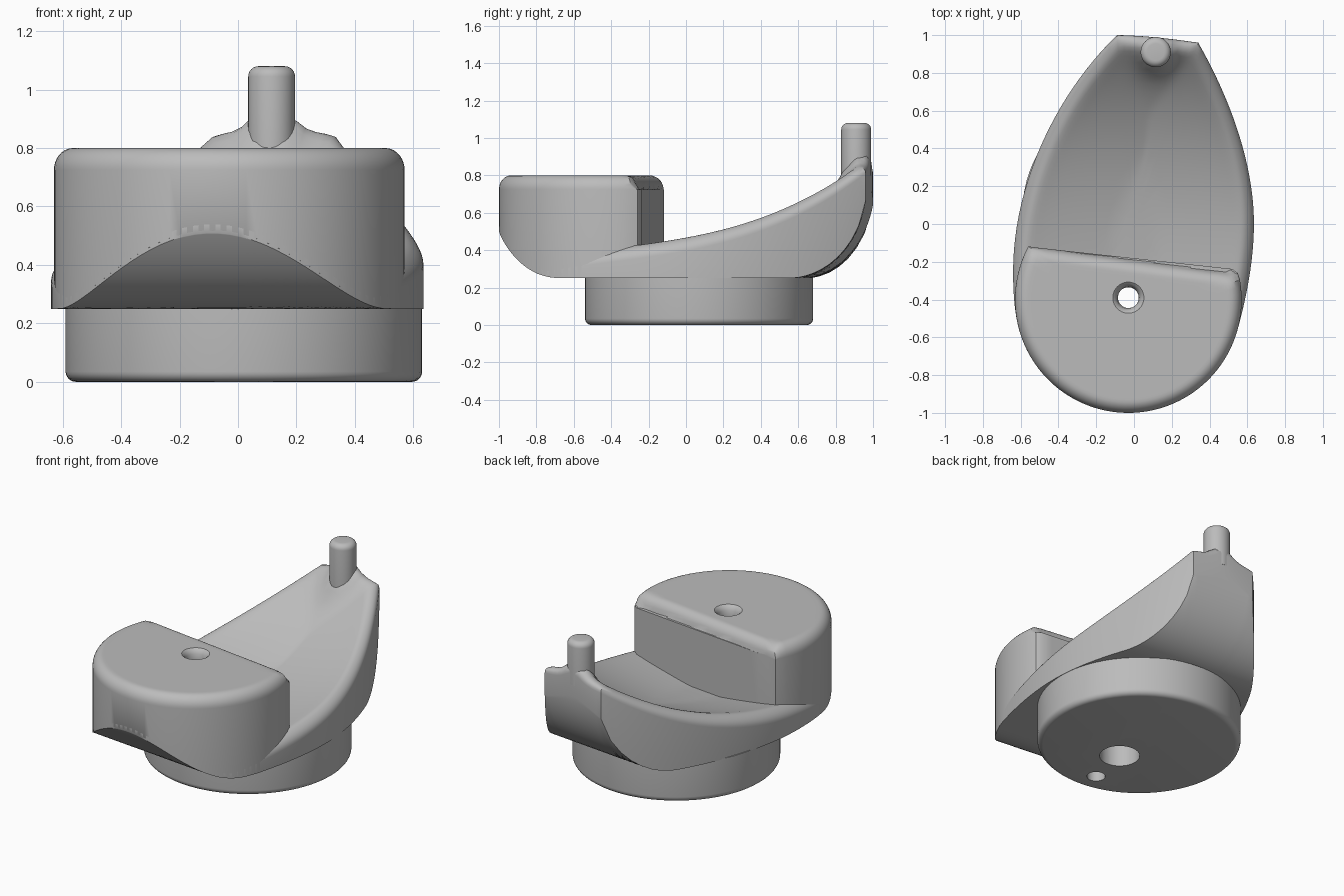
import bpy, bmesh, math
from mathutils import Vector
from mathutils.geometry import interpolate_bezier

cube = bpy.data.objects.get("Cube")
if cube:
    bpy.data.objects.remove(cube, do_unlink=True)

grey = bpy.data.materials.new("plain grey")
grey.use_nodes = True
grey.diffuse_color = (0.5, 0.5, 0.5, 1)
grey.node_tree.nodes["Principled BSDF"].inputs["Base Color"].default_value = (0.5, 0.5, 0.5, 1)

PIVOT = Vector((-0.03, -0.4))   # centre of the rounded front
PEG = Vector((0.115, 0.91))


def make_object(name, bm):
    bmesh.ops.recalc_face_normals(bm, faces=bm.faces)
    mesh = bpy.data.meshes.new(name)
    bm.to_mesh(mesh)
    bm.free()
    mesh.materials.append(grey)
    ob = bpy.data.objects.new(name, mesh)
    bpy.context.collection.objects.link(ob)
    return ob


def lathe(name, centre, profile, sides=72):
    """Closed solid turned around a vertical axis from (radius, z) pairs."""
    bm = bmesh.new()
    rings = []
    for r, z in profile:
        rings.append([bm.verts.new((centre[0] + r * math.cos(math.tau * i / sides),
                                    centre[1] + r * math.sin(math.tau * i / sides), z))
                      for i in range(sides)])
    for a, b in zip(rings, rings[1:]):
        for i in range(sides):
            j = (i + 1) % sides
            bm.faces.new((a[i], a[j], b[j], b[i]))
    bm.faces.new(rings[0][::-1])
    bm.faces.new(rings[-1])
    return make_object(name, bm)


def rounded(r, z, bevel, way, steps=6):
    """Quarter round from the wall (way=1) or into the wall (way=-1)."""
    pts = []
    for k in range(steps + 1):
        a = math.pi / 2 * k / steps
        pts.append((r - bevel + bevel * math.cos(a), z + way * bevel * (math.sin(a) - 1)))
    return pts if way > 0 else pts[::-1]


def slab(name, outline, centre, top, bottom, rings=24):
    """Solid inside a convex plan outline; top(p, edge distance) and bottom(p) give heights."""
    count = len(outline)
    edges = []
    for i, a in enumerate(outline):
        d = outline[(i + 1) % count] - a
        edges.append((a, Vector((-d.y, d.x)).normalized()))
    bm = bmesh.new()
    layers = {"top": [], "bottom": []}
    for k in range(rings):
        t = 1 - (k / rings) ** 2
        pts = [centre + (p - centre) * t for p in outline]
        upper = []
        for p in pts:
            dist = 0 if k == 0 else max(0, min((p - a).dot(n) for a, n in edges))
            upper.append(bm.verts.new((p.x, p.y, top(p, dist))))
        layers["top"].append(upper)
        layers["bottom"].append([bm.verts.new((p.x, p.y, bottom(p))) for p in pts])
    tips = {"top": bm.verts.new((*centre, top(centre, 1))),
            "bottom": bm.verts.new((*centre, bottom(centre)))}
    for i in range(count):
        j = (i + 1) % count
        for key, layer in layers.items():
            for a, b in zip(layer, layer[1:]):
                bm.faces.new((a[i], a[j], b[j], b[i]))
            bm.faces.new((layer[-1][i], layer[-1][j], tips[key]))
        u, w = layers["top"][0], layers["bottom"][0]
        bm.faces.new((u[i], w[i], w[j], u[j]))
    return make_object(name, bm)


def arc(start, end, steps):
    angles = [math.radians(start + (end - start) * k / steps) for k in range(steps + 1)]
    return [PIVOT + 0.6 * Vector((math.cos(a), math.sin(a))) for a in angles]


def bezier(a, b, c, d, steps=24):
    pts = interpolate_bezier(*[Vector((*p, 0)) for p in (a, b, c, d)], steps)
    return [p.to_2d() for p in pts[1:]]


def edge_drop(dist, width, depth):
    s = max(0, 1 - dist / width)
    return depth * (1 - math.sqrt(1 - s * s))


def skew(p):
    return p.y + 0.1 * p.x


def underside(p):
    v = skew(p)
    if v < -0.6:
        return 0.25 + 0.25 * ((-0.6 - v) / 0.4) ** 2.4
    s = min(1, max(0, (v - 0.6) / 0.4))
    return 0.25 + 0.5 * (1 - math.sqrt(1 - s * s))


def dish_top(p, dist):
    v = skew(p)
    crown = 0.465 + 0.17 * v + 0.13 * v * v + 0.13 * v ** 3
    dip = 0.09 * min(1, max(0, dist - 0.06) / 0.45) ** 0.8
    fillet = 0.06 * math.exp(-max(0, (p - PEG).length - 0.08) / 0.04)
    z = crown - dip + fillet - edge_drop(dist, 0.1, 0.08)
    return max(z, underside(p) + 0.03)


# Sweeping dish body
outline = arc(195, 345, 40)
outline += bezier(outline[-1], (0.6, -0.37), (0.635, -0.18), (0.635, 0), 10)
outline += bezier((0.635, 0), (0.635, 0.33), (0.5, 0.68), (0.34, 0.96))
outline += bezier((0.34, 0.96), (0.2, 0.98), (0.06, 0.998), (-0.09, 1.0), 14)
outline += bezier((-0.09, 1.0), (-0.42, 0.68), (-0.64, 0.2), (-0.64, -0.25))
outline += bezier((-0.64, -0.25), (-0.64, -0.35), (-0.635, -0.46), outline[0], 10)[:-1]
body = slab("dish_body", outline, Vector((0, 0)), dish_top, underside)

# Raised block at the front with a straight rear face
outline = arc(152, 370, 60) + [Vector((0.55, -0.26)), Vector((0.52, -0.238))]
outline += [Vector((0.52, -0.238)).lerp(Vector((-0.56, -0.12)), k / 16) for k in range(1, 16)]
block = slab("raised_block", outline, Vector((-0.03, -0.5)),
             lambda p, dist: 0.8 - edge_drop(dist, 0.065, 0.075),
             lambda p: underside(p) + 0.01)

# Round foot and upright peg
foot = lathe("round_foot", (0.02, 0.07), rounded(0.61, 0, 0.035, -1) + [(0.61, 0.255)])
peg = lathe("peg", PEG, [(0.08, 0.8)] + rounded(0.08, 1.08, 0.035, 1), 40)

# Flared through hole and blind socket under the foot
through = lathe("through_hole_cutter", (-0.03, -0.39),
                [(0.055, -0.1), (0.055, 0.74), (0.06, 0.77), (0.07, 0.79), (0.085, 0.802), (0.085, 0.9)], 40)
socket = lathe("socket_cutter", (0.02, -0.11), [(0.12, -0.1), (0.12, 0.2)], 48)
for part, cutters in ((body, [through]), (block, [through]), (foot, [through, socket])):
    bpy.context.view_layer.objects.active = part
    for cutter in cutters:
        mod = part.modifiers.new("hole", 'BOOLEAN')
        mod.operation = 'DIFFERENCE'
        mod.solver = 'EXACT'
        mod.object = cutter
        bpy.ops.object.modifier_apply(modifier=mod.name)
for cutter in (through, socket):
    bpy.data.objects.remove(cutter, do_unlink=True)

# Smooth shading with crisp edges
bpy.ops.object.select_all(action='DESELECT')
for part in (body, block, foot, peg):
    part.select_set(True)
bpy.context.view_layer.objects.active = body
bpy.ops.object.shade_smooth_by_angle(angle=math.radians(35))
